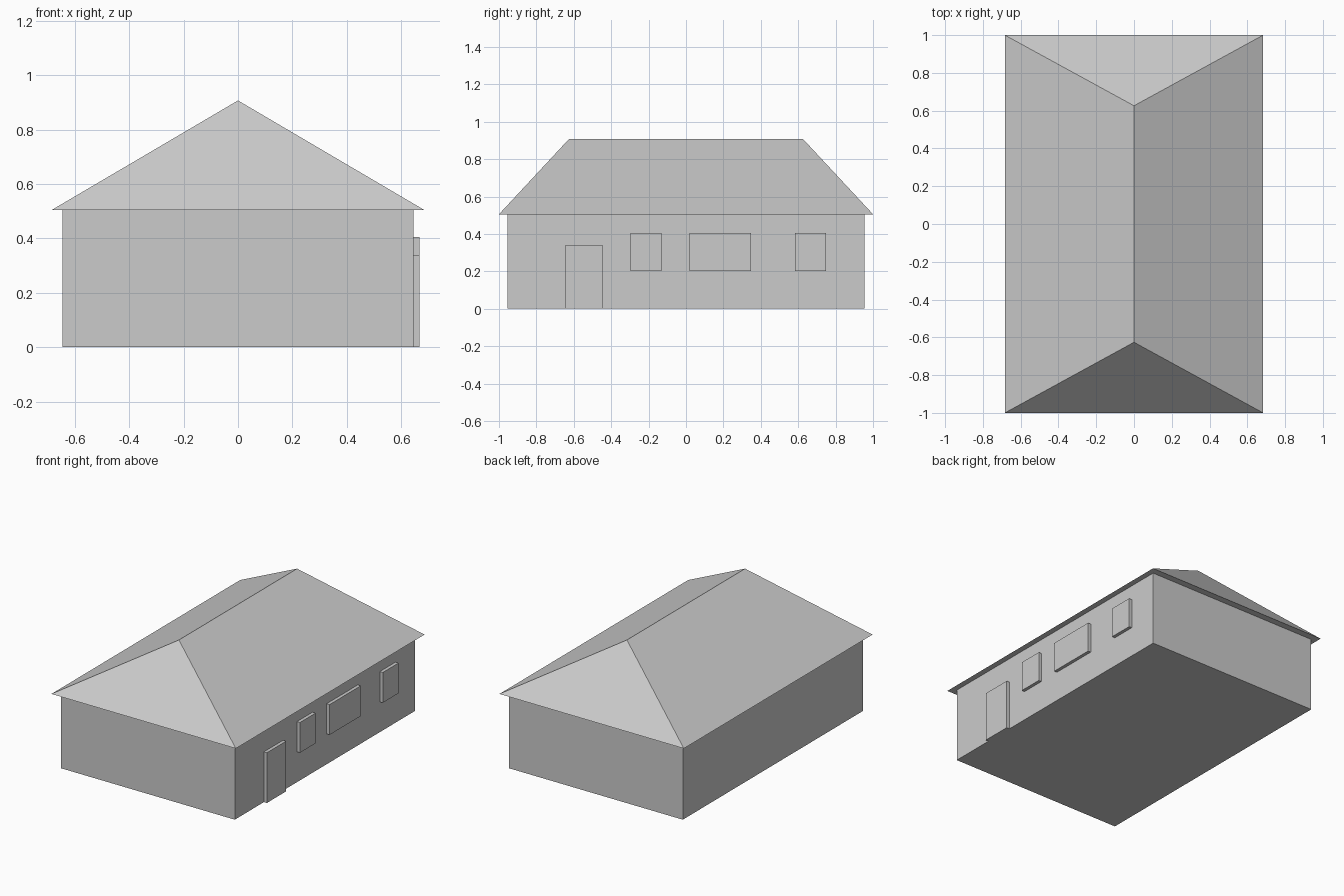
import bpy, bmesh

if "Cube" in bpy.data.objects:
    bpy.data.objects.remove(bpy.data.objects["Cube"])

WALL_X, WALL_Y, WALL_H = 0.645, 0.955, 0.505
ROOF_X, ROOF_Y, RIDGE_Y, RIDGE_Z = 0.684, 1.0, 0.626, 0.907
PANEL_X = 0.667  # outer face of door and windows


def add_box(name, lo, hi):
    bpy.ops.mesh.primitive_cube_add(size=1, location=[(a + b) / 2 for a, b in zip(lo, hi)])
    ob = bpy.context.object
    ob.name = name
    ob.scale = [b - a for a, b in zip(lo, hi)]
    bpy.ops.object.transform_apply(location=False, rotation=False, scale=True)
    return ob


# Walls
add_box("walls", (-WALL_X, -WALL_Y, 0), (WALL_X, WALL_Y, WALL_H))

# Hipped roof: eave rectangle plus two ridge ends, closed as a convex hull
bm = bmesh.new()
for sy in (-1, 1):
    for sx in (-1, 1):
        bm.verts.new((sx * ROOF_X, sy * ROOF_Y, WALL_H))
    bm.verts.new((0, sy * RIDGE_Y, RIDGE_Z))
bmesh.ops.convex_hull(bm, input=bm.verts)
bmesh.ops.dissolve_limit(bm, angle_limit=0.01, verts=bm.verts, edges=bm.edges)
bmesh.ops.recalc_face_normals(bm, faces=bm.faces)
mesh = bpy.data.meshes.new("roof")
bm.to_mesh(mesh)
bm.free()
bpy.context.collection.objects.link(bpy.data.objects.new("roof", mesh))

# Door and windows on the right-hand wall: y range, z range
for name, y0, y1, z0, z1 in (
    ("door", -0.647, -0.443, 0.0, 0.337),
    ("small_window_near", -0.296, -0.131, 0.203, 0.406),
    ("wide_window", 0.019, 0.348, 0.203, 0.406),
    ("small_window_far", 0.582, 0.748, 0.203, 0.406),
):
    add_box(name, (WALL_X - 0.01, y0, z0), (PANEL_X, y1, z1))
